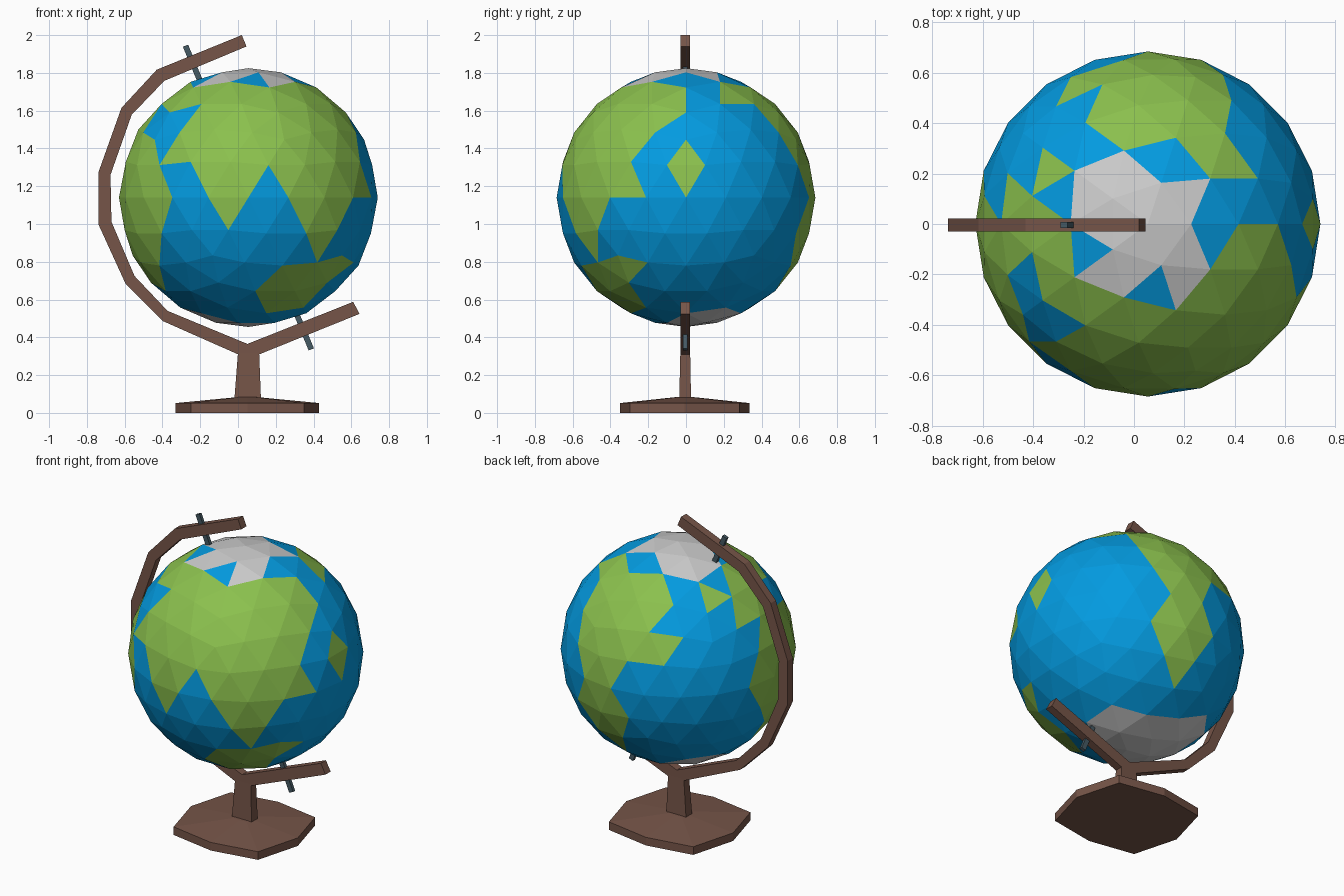
import bpy, bmesh, math
from mathutils import Matrix, Vector

if "Cube" in bpy.data.objects:
    bpy.data.objects.remove(bpy.data.objects["Cube"])

CENTRE = Vector((0.055, 0, 1.14))
RADIUS = 0.685


def material(name, rgb):
    m = bpy.data.materials.new(name)
    m.diffuse_color = (*rgb, 1)
    m.use_nodes = True
    m.node_tree.nodes["Principled BSDF"].inputs["Base Color"].default_value = m.diffuse_color
    return m


SEA = material("sea_blue", (0.001, 0.328, 0.75))
LAND = material("land_green", (0.258, 0.53, 0.075))
ICE = material("ice_grey", (0.58, 0.58, 0.58))
WOOD = material("brown_wood", (0.18, 0.09, 0.065))
METAL = material("dark_metal", (0.06, 0.102, 0.127))


def finish(name, bm, mats):
    bmesh.ops.recalc_face_normals(bm, faces=bm.faces)
    mesh = bpy.data.meshes.new(name)
    bm.to_mesh(mesh)
    bm.free()
    for m in mats:
        mesh.materials.append(m)
    obj = bpy.data.objects.new(name, mesh)
    bpy.context.collection.objects.link(obj)
    return obj


def loft(name, rings, mat):
    """Skin a closed solid through rings with equal point counts."""
    bm = bmesh.new()
    loops = [[bm.verts.new(p) for p in ring] for ring in rings]
    for a, b in zip(loops, loops[1:]):
        for i in range(len(a)):
            j = (i + 1) % len(a)
            bm.faces.new((a[i], a[j], b[j], b[i]))
    bm.faces.new(loops[0])
    bm.faces.new(loops[-1])
    return finish(name, bm, [mat])


# Painted regions as (longitude, latitude) outlines
lands = [
    # large front continent, joined to the western one around an inland sea
    [(0, 58), (-36, 63), (-72, 58), (-108, 63), (-144, 58), (-180, 63), (-194, 46),
     (-198, 30), (-180, 32), (-190, 16), (-198, 0), (-189, -13), (-180, -27),
     (-180, -42), (-158, -46), (-144, -32), (-134, -16), (-126, 0), (-134, 13),
     (-144, 27), (-161, 30), (-166, 46), (-144, 42), (-122, 46), (-126, 30),
     (-134, 13), (-118, 16), (-108, 0), (-98, -13), (-90, 0), (-81, 13), (-72, 0),
     (-62, -16), (-53, -30), (-45, -13), (-36, 0), (-18, 0), (-26, 16), (-17, 30),
     (0, 42)],
    # back continent
    [(108, 63), (72, 58), (36, 63), (22, 46), (50, 46), (54, 30), (62, 13), (72, 0),
     (62, -16), (72, -32), (86, -46), (90, -30), (98, -13), (90, 0), (98, 16),
     (118, 16), (126, 30), (108, 32), (122, 46)],
    # southern land and two islands
    [(-86, -46), (-72, -32), (-53, -30), (-36, -27), (-18, -30), (-36, -42),
     (-36, -58), (-72, -63)],
    [(144, 58), (144, 42), (166, 46)],
    [(0, 27), (10, 13), (0, 0), (-10, 13)],
]
ice_caps = [
    [(-216, 58), (-180, 63), (-144, 74), (-144, 58), (-108, 63), (-72, 74), (-72, 58),
     (-36, 63), (0, 74), (36, 63), (72, 74), (108, 63), (144, 58), (144, 90), (-216, 90)],
    [(-36, -74), (0, -63), (36, -58), (72, -63), (108, -58), (130, -46), (158, -46),
     (180, -58), (216, -63), (252, -74), (324, -74), (324, -90), (-36, -90)],
]


def inside(poly, x, y):
    hit = False
    for (x1, y1), (x2, y2) in zip(poly, poly[1:] + poly[:1]):
        if (y1 > y) != (y2 > y) and x < x1 + (y - y1) * (x2 - x1) / (y2 - y1):
            hit = not hit
    return hit


def covered(polys, lon, lat):
    return any(inside(p, lon + turn, lat) for p in polys for turn in (-360, 0, 360))


# Globe: low-poly sphere with one colour per face
bm = bmesh.new()
bmesh.ops.create_icosphere(bm, subdivisions=3, radius=RADIUS)
for f in bm.faces:
    c = f.calc_center_median().normalized()
    lon, lat = math.degrees(math.atan2(c.y, c.x)), math.degrees(math.asin(c.z))
    f.material_index = 2 if covered(ice_caps, lon, lat) else 1 if covered(lands, lon, lat) else 0
globe = finish("globe", bm, [SEA, LAND, ICE])
globe.location = CENTRE

# Bent arm with lower fork, a flat profile with thickness in y
arm = [(0.045, 1.94), (0.02, 2.0), (-0.43, 1.817), (-0.617, 1.615), (-0.738, 1.276),
       (-0.738, 0.996), (-0.595, 0.683), (-0.40, 0.487), (0.0, 0.31), (0.113, 0.31),
       (0.643, 0.524), (0.61, 0.588), (0.05, 0.365), (-0.373, 0.54), (-0.548, 0.725),
       (-0.67, 1.012), (-0.675, 1.26), (-0.563, 1.578), (-0.39, 1.758)]
loft("arm", [[(x, y, z) for x, z in arm] for y in (-0.03, 0.022)], WOOD)


def rectangle(x0, x1, y0, y1, z):
    return [(x0, y0, z), (x1, y0, z), (x1, y1, z), (x0, y1, z)]


# Tapered post
loft("post", [rectangle(-0.02, 0.122, -0.036, 0.027, 0.06),
              rectangle(0.0, 0.112, -0.03, 0.022, 0.32)], WOOD)

# Eight-sided base with a gently rising top
octagon = [(0.38, 0), (0.30, 0.29), (0, 0.342), (-0.30, 0.29),
           (-0.38, 0), (-0.30, -0.29), (0, -0.342), (0.30, -0.29)]
loft("base", [[(0.05 + x * s, -0.007 + y * s, z) for x, y in octagon]
              for s, z in ((1, 0), (1, 0.052), (0.15, 0.083))], WOOD)

# Axis pins at both poles of the tilted axis
tilt = Matrix.Rotation(math.radians(-22.5), 4, 'Y')
for name, side in (("top_pin", 1), ("bottom_pin", -1)):
    bm = bmesh.new()
    bmesh.ops.create_cube(bm, size=1)
    bm.transform(Matrix.Translation(CENTRE + Vector((0, -0.004, 0))) @ tilt
                 @ Matrix.Translation((0, 0, side * 0.76))
                 @ Matrix.Diagonal((0.03, 0.022, 0.22, 1)))
    finish(name, bm, [METAL])
